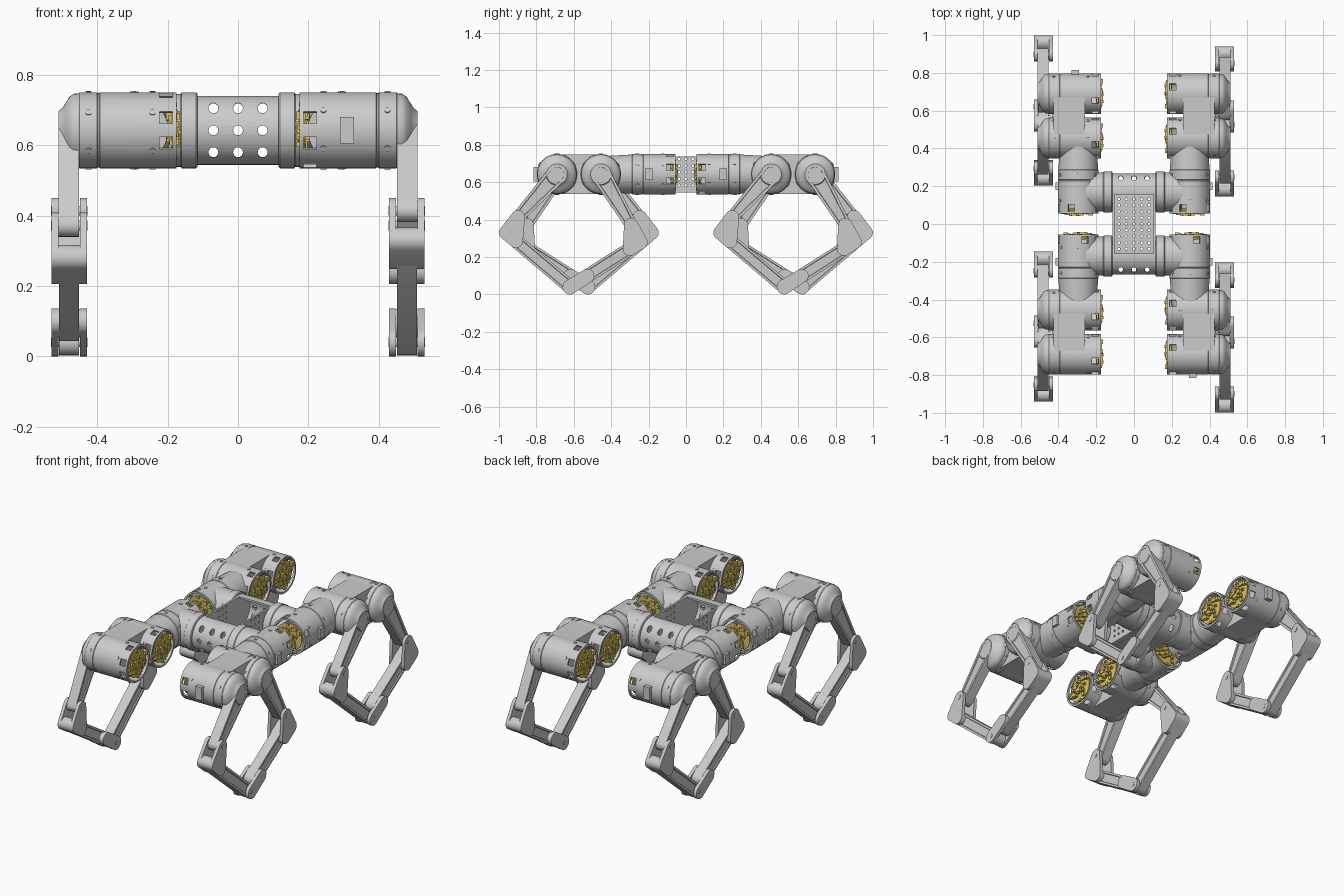
import bpy, bmesh, math, random
from mathutils import Matrix, Vector

if "Cube" in bpy.data.objects:
    bpy.data.objects.remove(bpy.data.objects["Cube"])
random.seed(4)
ZC, R, LEG_Y = 0.643, 0.108, -0.5725
gold = bpy.data.materials.new("circuit_gold")
gold.diffuse_color = (0.72, 0.55, 0.12, 1)
gold.use_nodes = True
gold.node_tree.nodes["Principled BSDF"].inputs["Base Color"].default_value = gold.diffuse_color

def place(pos, d=(0, 0, 1)):
    return Matrix.Translation(pos) @ Vector(d).to_track_quat('Z', 'Y').to_matrix().to_4x4()

def finish(name, bm, mat=None):
    bmesh.ops.recalc_face_normals(bm, faces=bm.faces[:])
    me = bpy.data.meshes.new(name)
    bm.to_mesh(me)
    bm.free()
    ob = bpy.data.objects.new(name, me)
    bpy.context.collection.objects.link(ob)
    if mat:
        me.materials.append(mat)
    return ob

def add_box(bm, lo, hi, m=Matrix()):
    lo, hi = Vector(lo), Vector(hi)
    bmesh.ops.create_cube(bm, size=1, matrix=m @ Matrix.Translation((lo + hi) / 2) @ Matrix.Diagonal((*(hi - lo), 1)))

def add_cyl(bm, pos, d, r, length, n=16):
    bmesh.ops.create_cone(bm, cap_ends=True, segments=n, radius1=r, radius2=r, depth=length, matrix=place(pos, d))

def lathe(name, profile, m=Matrix(), n=48):
    bm = bmesh.new()
    vs = [bm.verts.new((r, 0, z)) for z, r in profile]
    es = [bm.edges.new(p) for p in zip(vs, vs[1:])]
    bmesh.ops.spin(bm, geom=vs + es, axis=(0, 0, 1), cent=(0, 0, 0), angle=2 * math.pi, steps=n, use_duplicate=False)
    bmesh.ops.remove_doubles(bm, verts=bm.verts[:], dist=1e-5)
    bm.transform(m)
    return finish(name, bm)

def boolean(ob, bm, op='DIFFERENCE'):
    cutter = finish("cutter", bm)
    cutter.hide_render = True
    mod = ob.modifiers.new("cut", 'BOOLEAN')
    mod.operation, mod.object, mod.solver = op, cutter, 'EXACT'
    me = bpy.data.meshes.new_from_object(ob.evaluated_get(bpy.context.evaluated_depsgraph_get()))
    ob.modifiers.clear()
    ob.data = me
    bpy.data.objects.remove(cutter)

def hull(name, circles, x0, x1, inset=0):
    """Rounded plate wrapped around (y, z, radius) circles, extruded along x."""
    pts = sorted({(y + r * math.cos(a), z + r * math.sin(a)) for y, z, r in circles
                  for a in [i * math.pi / 12 for i in range(24)]})
    def half(seq):
        h = []
        for p in seq:
            while len(h) > 1 and (h[-1][0] - h[-2][0]) * (p[1] - h[-2][1]) - (h[-1][1] - h[-2][1]) * (p[0] - h[-2][0]) <= 1e-9:
                h.pop()
            h.append(p)
        return h[:-1]
    loop = half(pts) + half(pts[::-1])
    bm = bmesh.new()
    f = bm.faces.new([bm.verts.new((x0, y, z)) for y, z in loop])
    ext = bmesh.ops.extrude_face_region(bm, geom=[f])['geom']
    bmesh.ops.translate(bm, verts=[g for g in ext if isinstance(g, bmesh.types.BMVert)], vec=(x1 - x0, 0, 0))
    bmesh.ops.recalc_face_normals(bm, faces=bm.faces[:])
    if inset:
        caps = [f for f in bm.faces if abs(f.normal.x) > 0.9]
        bmesh.ops.inset_individual(bm, faces=caps, thickness=inset, depth=0)
        bmesh.ops.inset_individual(bm, faces=caps, thickness=0.002, depth=-0.006)
    return finish(name, bm)

# Motor housing: open cup with a seam, cable windows and screws
def motor(name, length):
    ob = lathe(name, [(0.06, 0), (0.06, 0.097), (0, 0.097), (0, R), (length - 0.062, R), (length - 0.06, R - 0.003),
                      (length - 0.056, R - 0.003), (length - 0.054, R), (length - 0.004, R), (length, R - 0.004), (length, 0)])
    bm = bmesh.new()
    for a in (20, 70, 160, 200, 250, 340):
        add_box(bm, (0.08, -0.018, 0.012), (0.13, 0.018, 0.048), Matrix.Rotation(math.radians(a), 4, 'Z'))
    boolean(ob, bm)
    bm = bmesh.new()
    bm.from_mesh(ob.data)
    for i in range(12):
        a = math.radians(60 * (i // 2) + 28)
        d = (math.cos(a), math.sin(a), 0)
        add_cyl(bm, (d[0] * R, d[1] * R, 0.068 if i % 2 else length - 0.03), d, 0.009, 0.006, 10)
    bm.to_mesh(ob.data)
    bm.free()
    return ob

# Circuit board with raised components
def board():
    bm = bmesh.new()
    add_cyl(bm, (0, 0, 0.012), (0, 0, 1), 0.082, 0.008, 14)
    for i in range(34):
        a, r = random.uniform(0, 6.28), random.uniform(0.01, 0.083)
        x, y, w, h = r * math.cos(a), r * math.sin(a), random.uniform(0.006, 0.015), random.uniform(0.006, 0.012)
        add_box(bm, (x - w, y - h, random.uniform(-0.014, 0.0)), (x + w, y + h, random.uniform(0.016, 0.03)))
    return finish("circuit_board", bm, gold)

def copy(ob, m):
    c = ob.copy()
    c.matrix_world = m @ ob.matrix_world
    bpy.context.collection.objects.link(c)

TURN = Matrix.Rotation(math.pi, 4, 'Z')
SWAP = Matrix.Translation((0, LEG_Y, 0)) @ TURN @ Matrix.Translation((0, -LEG_Y, 0))
leg = []

# Right front leg: two motors with boards and hubs, joined by a bracket
leg_motor, brd = motor("leg_motor", 0.28), board()
knees = [(-0.898, 0.414), (-0.294, 0.372)]
hips = [LEG_Y - 0.1175, LEG_Y + 0.1175]
foot = Vector((-0.62, 0.04))
for i, (hy, knee) in enumerate(zip(hips, knees)):
    for src in (leg_motor, brd):
        ob = src.copy()
        bpy.context.collection.objects.link(ob)
        ob.matrix_world = place((0.175, hy, ZC), (1, 0, 0))
        leg.append(ob)
    leg.append(lathe("hub_cap", [(-0.01, 0), (-0.01, R - 0.003), (0.012, R - 0.004), (0.024, 0.096), (0.036, 0.077),
                                 (0.045, 0.063), (0.055, 0.055), (0.055, 0)], place((0.455, hy, ZC), (1, 0, 0))))
    leg.append(hull("upper_link", [(hy, ZC, 0.052), (*knee, 0.032)], 0.452, 0.511, 0.014))
    # Bent lower link with a fork at the knee
    P = Vector(knee)
    u = (foot - P).normalized()
    n = Vector((u.y, -u.x)) * (1 if i == 0 else -1)
    C = P + 0.029 * u + 0.1015 * n
    along = (foot - C).normalized()
    D = C + 0.07 * along
    c = lambda p, r=0.037: (p.x, p.y, r)
    leg.append(hull("knee_block", [c(C), c(D)], 0.43, 0.53))
    for x in (0.43, 0.511):
        leg.append(hull("knee_fork", [c(P), c(C), c(D)], x, x + 0.019))
    # The rear link wraps the foot with a second fork
    end = foot if i == 0 else foot - 0.075 * along
    leg.append(hull("lower_link", [c(C), c(end)], 0.452, 0.509, 0.012))
    if i:
        E = foot - 0.11 * along
        leg.append(hull("foot_block", [c(E, 0.036), c(E + 0.015 * along, 0.036)], 0.43, 0.53))
        for x in (0.43, 0.511):
            leg.append(hull("foot_fork", [c(E), c(foot, 0.04)], x, x + 0.019))
    # Pivot pins
    for p in [P] + ([foot] if i else []):
        bm = bmesh.new()
        add_cyl(bm, (0.48, p.x, p.y), (1, 0, 0), 0.014, 0.104)
        leg.append(finish("pivot_pin", bm))

bm = bmesh.new()
add_box(bm, (0.26, hips[0], ZC - R + 0.002), (0.425, hips[1], ZC + R - 0.002))
add_box(bm, (0.29, hips[0] - 0.125, ZC - 0.038), (0.33, hips[1], ZC + 0.038))
leg.append(finish("motor_bracket", bm))
for ob in leg:
    for m in (SWAP, TURN, TURN @ SWAP):
        copy(ob, m)

# Hip motors, necks to the leg motors, and arms into the body
hip_motor = motor("hip_motor", 0.235)
for sx in (-1, 1):
    for sy in (-1, 1):
        for src in (hip_motor, brd):
            copy(src, place((sx * 0.295, sy * 0.055, ZC), (0, sy, 0)))
        lathe("hip_neck", [(0, 0), (0, R - 0.003), (0.05, R - 0.006), (0.16, R - 0.012), (0.16, 0)],
              place((sx * 0.295, sy * 0.288, ZC), (0, sy, 0)))
        lathe("body_arm", [(0, 0), (0, R - 0.004), (0.004, R), (0.045, R), (0.048, R - 0.004), (0.14, R - 0.006), (0.14, 0)],
              place((sx * 0.115, sy * 0.17, ZC), (sx, 0, 0)))
        bm = bmesh.new()
        add_box(bm, (sx * 0.35 - 0.065, sy * 0.2 - 0.02, ZC - 0.03), (sx * 0.35 + 0.065, sy * 0.2 + 0.02, ZC + 0.03))
        finish("hip_lug", bm)
for src in (leg_motor, hip_motor, brd):
    bpy.data.objects.remove(src)

# Central body: open tray between two hollow cross tubes, perforated
bm = bmesh.new()
add_box(bm, (-0.113, -0.168, 0.546), (0.113, 0.168, 0.738))
body = finish("body_tray", bm)
for s in (-1, 1):
    bm = bmesh.new()
    add_cyl(bm, (0, s * 0.17, ZC), (1, 0, 0), 0.098, 0.236, 48)
    boolean(body, bm, 'UNION')
for s in (-1, 1):
    bm = bmesh.new()
    add_cyl(bm, (0, s * 0.17, ZC), (1, 0, 0), 0.087, 0.204, 48)
    boolean(body, bm)
bm = bmesh.new()
add_box(bm, (-0.102, -0.156, 0.558), (0.102, 0.156, 0.8))
boolean(body, bm)
holes = bmesh.new()
for x in (-0.07, 0, 0.07):
    for dz in (-0.0625, 0, 0.0625):
        for s in (-1, 1):
            add_cyl(holes, (x, s * 0.24, ZC + dz), (0, 1, 0), 0.014, 0.13)
boolean(body, holes)
holes = bmesh.new()
for x in (-0.07, 0, 0.07):
    for s in (-1, 1):
        add_cyl(holes, (x, s * 0.241, ZC), (0, 0, 1), 0.012, 0.3)
for i in range(-2, 3):
    for j in range(-4, 5):
        add_cyl(holes, (i * 0.04, j * 0.033, 0.55), (0, 0, 1), 0.007, 0.05, 8)
for j in (-1, 0, 1):
    for k in range(-2, 3):
        add_cyl(holes, (0, j * 0.036, ZC + 0.01 + k * 0.035), (1, 0, 0), 0.007, 0.3, 8)
boolean(body, holes)

bpy.ops.object.select_all(action='SELECT')
bpy.context.view_layer.objects.active = body
bpy.ops.object.shade_smooth_by_angle(angle=math.radians(32))
